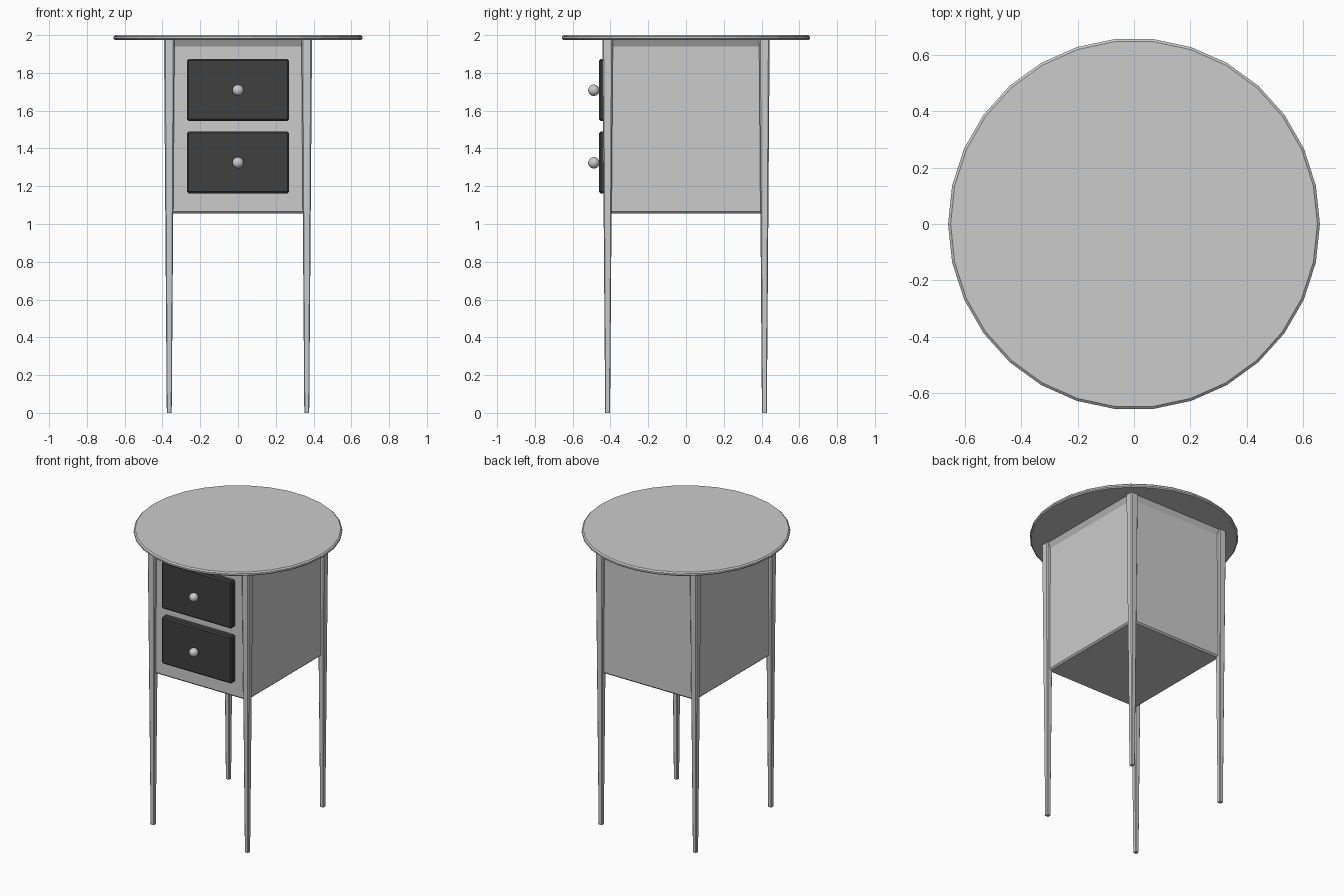
import bpy, bmesh, math

if "Cube" in bpy.data.objects:
    bpy.data.objects.remove(bpy.data.objects["Cube"])


def finish(name, bm, mat=None):
    bmesh.ops.recalc_face_normals(bm, faces=bm.faces)
    mesh = bpy.data.meshes.new(name)
    bm.to_mesh(mesh)
    bm.free()
    obj = bpy.data.objects.new(name, mesh)
    bpy.context.collection.objects.link(obj)
    if mat:
        mesh.materials.append(mat)
    return obj


def loft(name, loops):
    """Skin a list of closed loops and cap both ends."""
    bm = bmesh.new()
    rings = [[bm.verts.new(p) for p in loop] for loop in loops]
    n = len(rings[0])
    for a, b in zip(rings, rings[1:]):
        for i in range(n):
            j = (i + 1) % n
            bm.faces.new((a[i], a[j], b[j], b[i]))
    bm.faces.new(rings[0])
    bm.faces.new(rings[-1])
    return finish(name, bm)


def rect(cx, cy, hx, hy, z):
    return [(cx + sx * hx, cy + sy * hy, z)
            for sx, sy in ((-1, -1), (1, -1), (1, 1), (-1, 1))]


def chamfered(cx, cy, h, c, z):
    pts = [(-h, -h + c), (-h + c, -h), (h - c, -h), (h, -h + c),
           (h, h - c), (h - c, h), (-h + c, h), (-h, h - c)]
    return [(cx + x, cy + y, z) for x, y in pts]


def circle(r, z, n=30):
    return [(r * math.cos(2 * math.pi * i / n), r * math.sin(2 * math.pi * i / n), z)
            for i in range(n)]


dark = bpy.data.materials.new("dark_drawer")
dark.diffuse_color = (0.05, 0.05, 0.05, 1)
dark.use_nodes = True
dark.node_tree.nodes["Principled BSDF"].inputs["Base Color"].default_value = dark.diffuse_color

# Round top with a small edge bevel
loft("round_top", [circle(r, z) for r, z in
                   ((0.652, 1.974), (0.66, 1.981), (0.66, 1.992), (0.651, 2.0))])

# Cabinet body: chamfered bottom edge, flared moulding under the top
loft("cabinet_body", [rect(0, 0, 0.365 + o, 0.417 + o, z) for o, z in
                      ((-0.01, 1.055), (0, 1.065), (0, 1.94), (0.02, 1.975))])

# Tapered legs at the corners
for sy, end in ((-1, "front"), (1, "back")):
    for sx, side in ((-1, "left"), (1, "right")):
        x, y = sx * 0.364, sy * 0.415
        loft(f"{end}_{side}_leg", [chamfered(x, y, 0.013, 0.003, 0),
                                   chamfered(x, y, 0.028, 0.007, 1.975)])

# Drawers with bevelled fronts and round knobs
for z, label in ((1.71, "upper"), (1.326, "lower")):
    bm = bmesh.new()
    bmesh.ops.create_cube(bm, size=1)
    bmesh.ops.scale(bm, vec=(0.54, 0.06, 0.328), verts=bm.verts)
    bmesh.ops.translate(bm, vec=(0, -0.43, z), verts=bm.verts)
    bmesh.ops.bevel(bm, geom=bm.edges[:], offset=0.009, segments=1, affect='EDGES')
    finish(f"{label}_drawer", bm, dark)

    bm = bmesh.new()
    bmesh.ops.create_uvsphere(bm, u_segments=24, v_segments=16, radius=0.03)
    bmesh.ops.translate(bm, vec=(0, -0.488, z - 0.002), verts=bm.verts)
    for f in bm.faces:
        f.smooth = True
    finish(f"{label}_knob", bm)
